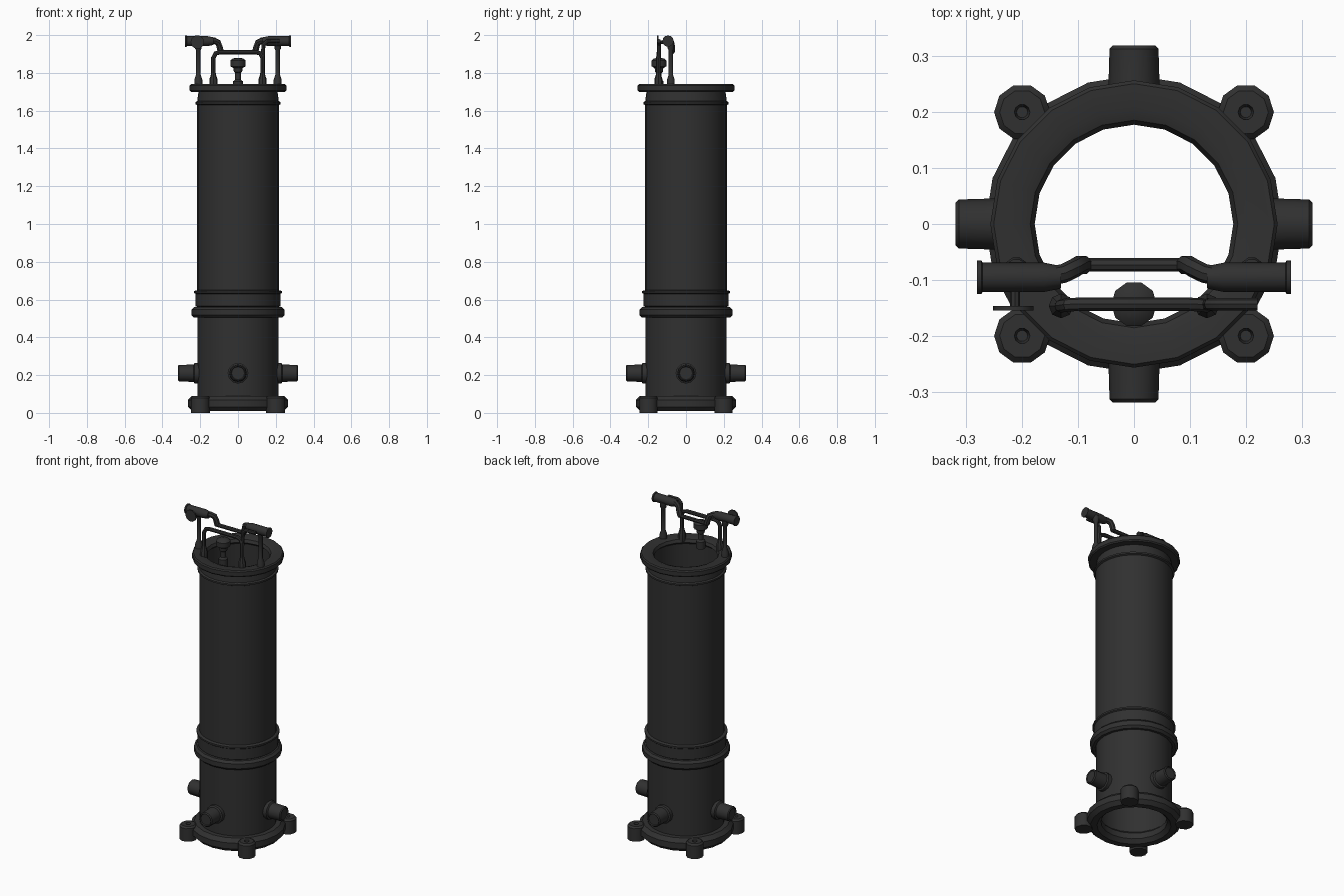
import bpy, math
from mathutils import Vector

cube = bpy.data.objects.get("Cube")
if cube:
    bpy.data.objects.remove(cube)

iron = bpy.data.materials.new("dark iron")
iron.use_nodes = True
iron.diffuse_color = (0.03, 0.03, 0.03, 1)
iron.node_tree.nodes["Principled BSDF"].inputs["Base Color"].default_value = (0.03, 0.03, 0.03, 1)


def finish(ob, angle=40):
    ob.data.materials.clear()
    ob.data.materials.append(iron)
    bpy.ops.object.select_all(action="DESELECT")
    ob.select_set(True)
    bpy.context.view_layer.objects.active = ob
    bpy.ops.object.shade_smooth_by_angle(angle=math.radians(angle))
    return ob


def lathe(name, profile, origin=(0, 0, 0), axis=(0, 0, 1), sides=20, closed=False):
    """Spin (radius, height) points around an axis; ends are capped unless closed."""
    rot = Vector((0, 0, 1)).rotation_difference(Vector(axis)).to_matrix()
    verts, faces, n = [], [], len(profile)
    for r, h in profile:
        for i in range(sides):
            a = math.tau * i / sides
            verts.append(rot @ Vector((r * math.cos(a), r * math.sin(a), h)) + Vector(origin))
    for k in range(n if closed else n - 1):
        a, b = k * sides, (k + 1) % n * sides
        for i in range(sides):
            j = (i + 1) % sides
            faces.append((a + i, a + j, b + j, b + i))
    if not closed:
        faces.append(tuple(reversed(range(sides))))
        faces.append(tuple(range((n - 1) * sides, n * sides)))
    me = bpy.data.meshes.new(name)
    me.from_pydata(verts, [], faces)
    ob = bpy.data.objects.new(name, me)
    bpy.context.collection.objects.link(ob)
    return finish(ob)


def pipe(name, points, radius):
    """Round pipe along a path."""
    cu = bpy.data.curves.new(name, "CURVE")
    cu.dimensions = "3D"
    cu.bevel_depth, cu.bevel_resolution, cu.use_fill_caps = radius, 2, True
    sp = cu.splines.new("POLY")
    sp.points.add(len(points) - 1)
    for p, co in zip(sp.points, points):
        p.co = (*co, 1)
    ob = bpy.data.objects.new(name, cu)
    bpy.context.collection.objects.link(ob)
    bpy.ops.object.select_all(action="DESELECT")
    ob.select_set(True)
    bpy.context.view_layer.objects.active = ob
    bpy.ops.object.convert(target="MESH")
    return finish(bpy.context.view_layer.objects.active)


# Hollow barrel with its raised lips
lathe("barrel", [(0.2, 0.03), (0.214, 0.03), (0.214, 0.56), (0.225, 0.565), (0.225, 0.63),
                 (0.232, 0.635), (0.232, 0.645), (0.216, 0.65), (0.216, 1.63), (0.226, 1.635),
                 (0.226, 1.645), (0.216, 1.65), (0.208, 1.71), (0.198, 1.71)], sides=32, closed=True)

# Rounded rings: base, belt and top rim
def ring(name, inner, outer, low, high, c):
    lathe(name, [(inner, low + c), (inner + c, low), (outer - c, low), (outer, low + c),
                 (outer, high - c), (outer - c, high), (inner + c, high), (inner, high - c)],
          sides=20, closed=True)

ring("base_ring", 0.185, 0.265, 0.01, 0.09, 0.022)
ring("belt", 0.205, 0.246, 0.505, 0.56, 0.013)
lathe("top_rim", [(0.177, 1.715), (0.195, 1.7), (0.25, 1.7), (0.256, 1.707), (0.256, 1.733),
                  (0.25, 1.74), (0.205, 1.74), (0.185, 1.733)], closed=True)

# Bolt lugs on the base, each with a socket in the top
for i in range(4):
    a = math.radians(45 + 90 * i)
    spot = (0.282 * math.cos(a), 0.282 * math.sin(a), 0)
    lathe(f"base_lug_{i + 1}", [(0.05, 0), (0.05, 0.08), (0.04, 0.09), (0.014, 0.09), (0.01, 0.07)],
          spot, sides=10)

# Side nozzles
for i, name in enumerate(("left", "back", "right", "front")):
    a = math.radians(90 * i)
    d = (math.cos(a), math.sin(a), 0)
    lathe(f"{name}_nozzle", [(0.055, 0.2), (0.055, 0.23), (0.046, 0.235), (0.044, 0.3),
                             (0.044, 0.312), (0.038, 0.318), (0.034, 0.312)],
          (0, 0, 0.21), d, sides=12)

# Mirrored handle grips, elbows and posts
for s, side in ((1, "left"), (-1, "right")):
    lathe(f"{side}_grip", [(0.02, 0.13), (0.026, 0.16), (0.026, 0.27), (0.03, 0.272), (0.03, 0.28)],
          (0, -0.095, 1.968), (s, 0, 0), sides=12)
    pipe(f"{side}_elbow", [(s * x, y, z) for x, y, z in
         ((0.16, -0.095, 1.97), (0.125, -0.088, 1.97), (0.105, -0.078, 1.96),
          (0.097, -0.073, 1.935), (0.09, -0.073, 1.91))], 0.017)
    lathe(f"{side}_outer_post", [(0.021, 1.72), (0.021, 1.765), (0.012, 1.79), (0.012, 1.92),
                                 (0.018, 1.93), (0.018, 1.96)], (s * 0.21, -0.08, 0), sides=10)
    lathe(f"{side}_inner_nut", [(0.022, 1.72), (0.022, 1.765), (0.015, 1.785), (0.012, 1.8)],
          (s * 0.13, -0.146, 0), sides=8)

# Rear cross bar and front bent pipe
pipe("cross_bar", [(-0.1, -0.073, 1.91), (0.1, -0.073, 1.91)], 0.012)
pipe("front_pipe", [(-0.13, -0.146, 1.76), (-0.13, -0.146, 1.88), (-0.118, -0.144, 1.903),
                    (-0.095, -0.143, 1.91), (0.095, -0.143, 1.91), (0.118, -0.144, 1.903),
                    (0.13, -0.146, 1.88), (0.13, -0.146, 1.76)], 0.012)
pipe("lever", [(0.13, -0.143, 1.87), (0.135, -0.143, 1.95), (0.155, -0.143, 1.968),
               (0.22, -0.143, 1.968)], 0.011)

# Thin hand wheel on its stem
lathe("hand_wheel", [(0.036, -0.154), (0.036, -0.146)], (-0.215, 0, 1.963), (0, 1, 0), sides=10)
pipe("wheel_stem", [(-0.212, -0.15, 1.963), (-0.212, -0.09, 1.963)], 0.009)

# Centre valve
lathe("centre_valve", [(0.026, 1.71), (0.026, 1.755), (0.015, 1.765), (0.015, 1.8), (0.022, 1.805),
                       (0.024, 1.825), (0.041, 1.835), (0.041, 1.865), (0.03, 1.875), (0.01, 1.88)],
      (0, -0.143, 0), sides=10)
